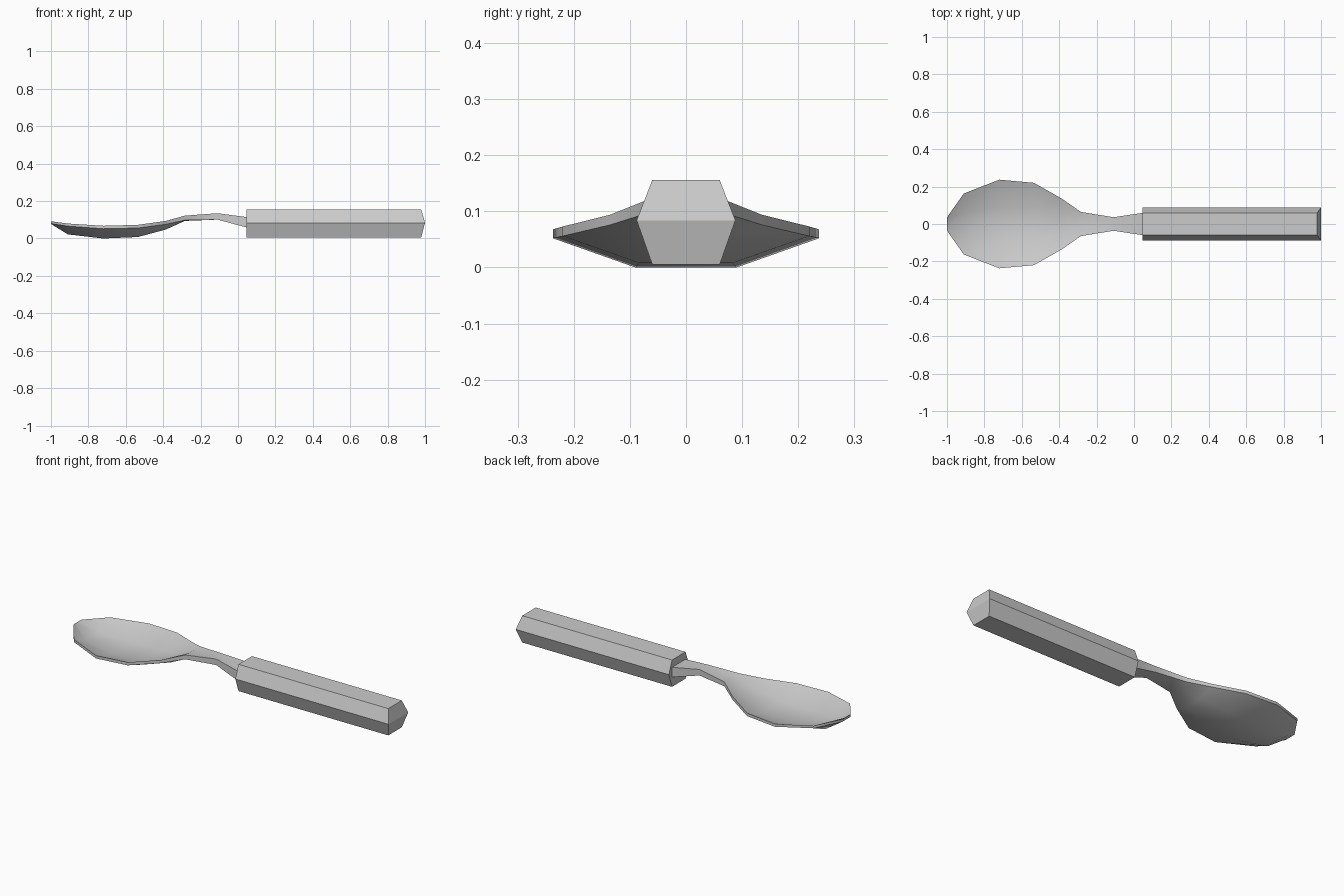
import bpy, bmesh, math

cube = bpy.data.objects.get("Cube")
if cube:
    bpy.data.objects.remove(cube, do_unlink=True)

steel = bpy.data.materials.new("grey steel")
steel.use_nodes = True
GREY = (0.6, 0.6, 0.6, 1)
steel.diffuse_color = GREY
steel.node_tree.nodes["Principled BSDF"].inputs["Base Color"].default_value = GREY


def loft(name, sections):
    """Skin a row of closed cross-sections and cap both ends."""
    bm = bmesh.new()
    rings = [[bm.verts.new(p) for p in ring] for ring in sections]
    for a, b in zip(rings, rings[1:]):
        for i in range(len(a)):
            j = (i + 1) % len(a)
            bm.faces.new((a[i], a[j], b[j], b[i]))
    bm.faces.new(rings[0])
    bm.faces.new(rings[-1])
    bmesh.ops.recalc_face_normals(bm, faces=bm.faces[:])
    mesh = bpy.data.meshes.new(name)
    bm.to_mesh(mesh)
    bm.free()
    mesh.materials.append(steel)
    obj = bpy.data.objects.new(name, mesh)
    bpy.context.collection.objects.link(obj)
    return obj


# Bowl and neck: x, half width, rim top z, rim bottom z, depth of the hollow
stations = [
    (-1.00, 0.035, 0.092, 0.078, 0.000),
    (-0.91, 0.163, 0.080, 0.066, 0.044),
    (-0.72, 0.237, 0.068, 0.052, 0.052),
    (-0.535, 0.220, 0.073, 0.056, 0.048),
    (-0.385, 0.135, 0.094, 0.076, 0.028),
    (-0.285, 0.065, 0.122, 0.098, 0.004),
    (-0.11, 0.036, 0.135, 0.101, 0.000),
    (0.05, 0.060, 0.114, 0.058, 0.000),
]
INNER = 0.38
sections = []
for x, w, top, bottom, depth in stations:
    upper = [(x, w * f, top - depth * (abs(f) < 1)) for f in (-1, -INNER, INNER, 1)]
    lower = [(x, w * f, bottom - depth * (abs(f) < 1)) for f in (1, INNER, -INNER, -1)]
    sections.append(upper + lower)
bowl = loft("bowl_and_neck", sections)

# Smooth the bowl while its rim stays crisp
bpy.ops.object.select_all(action='DESELECT')
bowl.select_set(True)
bpy.context.view_layer.objects.active = bowl
bpy.ops.object.shade_smooth_by_angle(angle=math.radians(40))

# Six-sided grip with a slightly pointed far end
outline = [(-0.06, 0.005), (0.06, 0.005), (0.088, 0.084),
           (0.06, 0.156), (-0.06, 0.156), (-0.088, 0.084)]
near = [(0.045, y, z) for y, z in outline]
far = [(1.0 if abs(y) > 0.07 else 0.979, y, z) for y, z in outline]
grip = loft("grip", [near, far])

# Split the far cap along its middle ridge
bm = bmesh.new()
bm.from_mesh(grip.data)
ridge = [v for v in bm.verts if v.co.x > 0.99]
bmesh.ops.connect_verts(bm, verts=ridge)
bm.to_mesh(grip.data)
bm.free()
